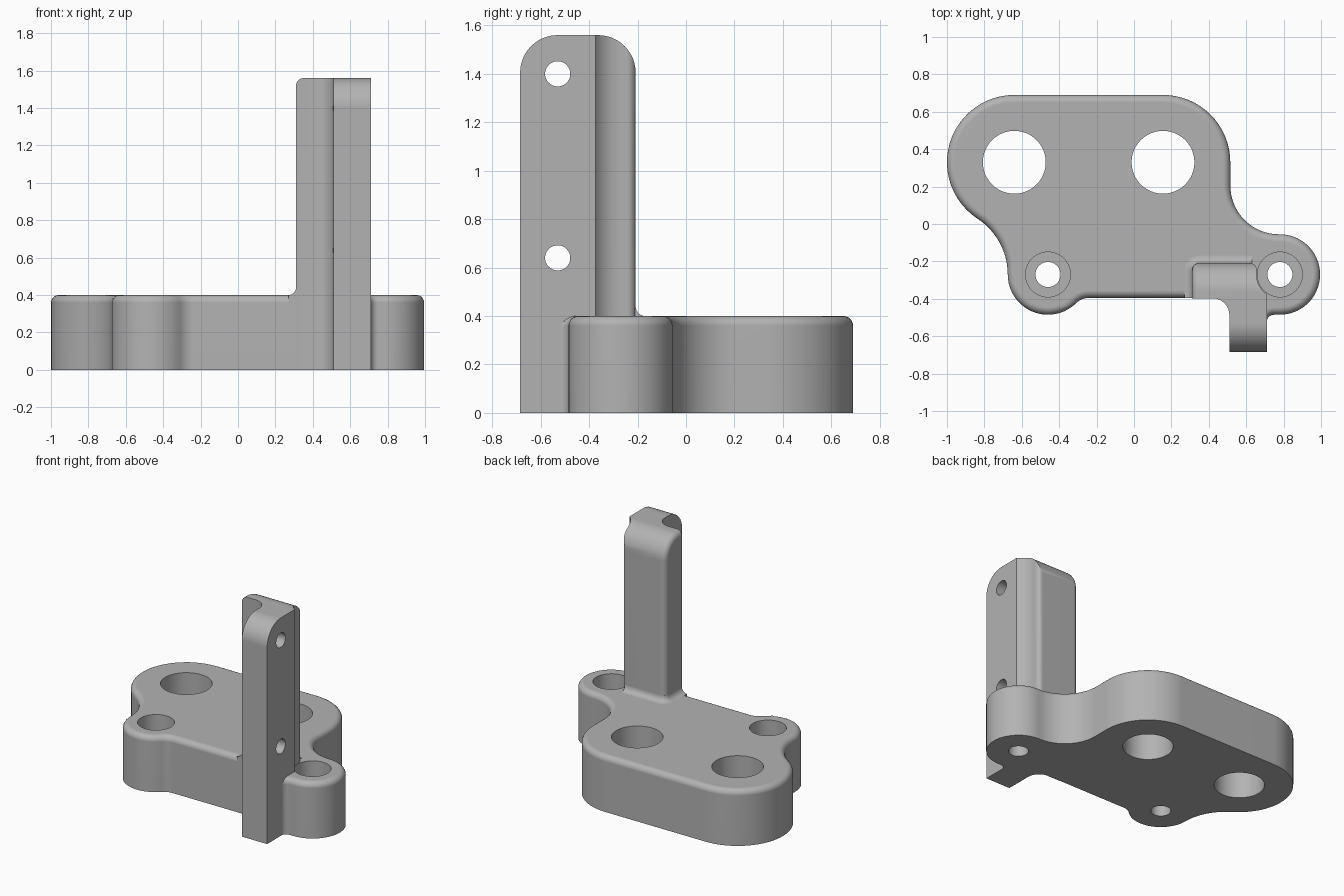
import bpy, bmesh
from math import radians, cos, sin, pi
from mathutils import Vector

cube = bpy.data.objects.get("Cube")
if cube:
    bpy.data.objects.remove(cube, do_unlink=True)

grey = bpy.data.materials.new("plain_grey")
grey.use_nodes = True
COLOUR = (0.45, 0.45, 0.45, 1)
grey.diffuse_color = COLOUR
grey.node_tree.nodes["Principled BSDF"].inputs["Base Color"].default_value = COLOUR

THICK, HEIGHT, ROUND = 0.4, 1.56, 0.04
BACK, FRONT = -0.208, -0.685
BIG = [(-0.64, 0.33), (0.155, 0.33)]
SMALL = [(-0.46, -0.27), (0.78, -0.27)]


def arc(centre, r, start, end, n=12):
    angles = [radians(start + (end - start) * i / n) for i in range(n + 1)]
    return [(centre[0] + r * cos(a), centre[1] + r * sin(a)) for a in angles]


def finish(bm, name):
    bmesh.ops.remove_doubles(bm, verts=bm.verts, dist=1e-5)
    bmesh.ops.recalc_face_normals(bm, faces=bm.faces)
    mesh = bpy.data.meshes.new(name)
    bm.to_mesh(mesh)
    bm.free()
    mesh.materials.append(grey)
    obj = bpy.data.objects.new(name, mesh)
    bpy.context.collection.objects.link(obj)
    return obj


def prism(name, outline, low, high, axis="z", edge_rule=None):
    """Extrude a 2D outline; edges that pass edge_rule are rounded."""
    def place(p, h):
        return Vector((p[0], p[1], h)) if axis == "z" else Vector((h, p[0], p[1]))
    bm = bmesh.new()
    face = bm.faces.new([bm.verts.new(place(p, low)) for p in outline])
    new = bmesh.ops.extrude_face_region(bm, geom=[face])["geom"]
    shift = place((0, 0), high - low)
    bmesh.ops.translate(bm, vec=shift, verts=[v for v in new if isinstance(v, bmesh.types.BMVert)])
    bmesh.ops.remove_doubles(bm, verts=bm.verts, dist=1e-5)
    bmesh.ops.recalc_face_normals(bm, faces=bm.faces)
    if edge_rule:
        edges = [e for e in bm.edges if edge_rule(e.verts[0].co, e.verts[1].co)]
        bmesh.ops.bevel(bm, geom=edges, offset=ROUND, segments=5, profile=0.5,
                        affect="EDGES", clamp_overlap=False)
    return finish(bm, name)


def combine(target, tool, operation):
    mod = target.modifiers.new("combine", "BOOLEAN")
    mod.operation, mod.object, mod.solver = operation, tool, "EXACT"
    mesh = bpy.data.meshes.new_from_object(
        target.evaluated_get(bpy.context.evaluated_depsgraph_get()))
    target.modifiers.clear()
    target.data = mesh
    bpy.data.objects.remove(tool, do_unlink=True)


def drill(target, centre, r, low, high, axis="z"):
    hole = prism("hole_cutter", arc(centre, r, 0, 360 - 7.5, 47), low, high, axis)
    combine(target, hole, "DIFFERENCE")


# Base plate: lobes joined by concave fillets, rounded along the top rim
outline = (arc(BIG[1], 0.36, 0, 90, 16)
           + arc(BIG[0], 0.36, 90, 236.9, 24)
           + arc((-1.031, -0.27), 0.356, 56.9, 0)
           + arc(SMALL[0], 0.215, 180, 314.4, 20)
           + arc((-0.24, -0.495), 0.1, 134.4, 90, 8)
           + [(0.6, -0.395), (0.6, -0.56), (0.709, -0.56)]
           + arc((0.749, -0.525), 0.04, 180, 90, 6)
           + arc(SMALL[1], 0.215, -90, 90, 28)
           + arc((0.775, 0.205), 0.26, 270, 180, 16))
plate = prism("base_plate", outline, 0, THICK,
              edge_rule=lambda a, b: min(a.z, b.z) > THICK - 0.001)
for c in BIG:
    drill(plate, c, 0.168, -0.1, 0.6)
for c in SMALL:
    drill(plate, c, 0.067, -0.1, 0.6)
    drill(plate, c, 0.12, 0.2, 0.6)

# Upright post: plan section trimmed by a side profile with rounded top corners
plan = ([(0.2, -0.397)] + arc((0.42, -0.487), 0.09, 90, 0, 8)
        + [(0.51, -0.8), (0.71, -0.8)]
        + arc(SMALL[1], 0.125, 235.9, 180, 8)
        + arc((0.62, BACK - 0.035), 0.035, 0, 90, 6) + [(0.2, BACK)])
post = prism("upright_post", plan, -0.1, 1.7)
R = 0.155
side = ([(FRONT, 0), (BACK, 0)]
        + arc((BACK - R, HEIGHT - R), R, 0, 90)
        + arc((FRONT + R, HEIGHT - R), R, 90, 180))
trim = prism("post_trim", side, 0.31, 0.9, "x",
             edge_rule=lambda a, b: max(a.x, b.x) < 0.311 and max(a.z, b.z) > 0.01)
combine(post, trim, "INTERSECT")
for z in (0.64, 1.4):
    drill(post, (-0.53, z), 0.052, 0.4, 0.8, "x")

# Concave fillet around the foot of the post
bm = bmesh.new()
levels = [(ROUND, 0.35)] + [(ROUND * (1 - sin(t)), THICK + ROUND * (1 - cos(t)))
                            for t in [pi / 2 * i / 6 for i in range(7)]]
rings = []
for d, z in levels:
    ring = [(0.63, -0.396), (0.63, BACK + d)]
    ring += arc((0.35, BACK - ROUND), ROUND + d, 90, 180, 6) + [(0.31 - d, -0.396)]
    rings.append([bm.verts.new((x, y, z)) for x, y in ring])
for low, high in zip(rings, rings[1:]):
    for i in range(len(low)):
        j = (i + 1) % len(low)
        bm.faces.new((low[i], low[j], high[j], high[i]))
bm.faces.new(rings[0])
bm.faces.new(rings[-1])
foot = finish(bm, "post_foot_fillet")

# Smooth curved surfaces, keep flat faces flat
for obj in (plate, post, foot):
    bpy.ops.object.select_all(action="DESELECT")
    obj.select_set(True)
    bpy.context.view_layer.objects.active = obj
    bpy.ops.object.shade_smooth_by_angle(angle=radians(32))
    weighted = obj.modifiers.new("flat_faces", "WEIGHTED_NORMAL")
    weighted.keep_sharp = True
